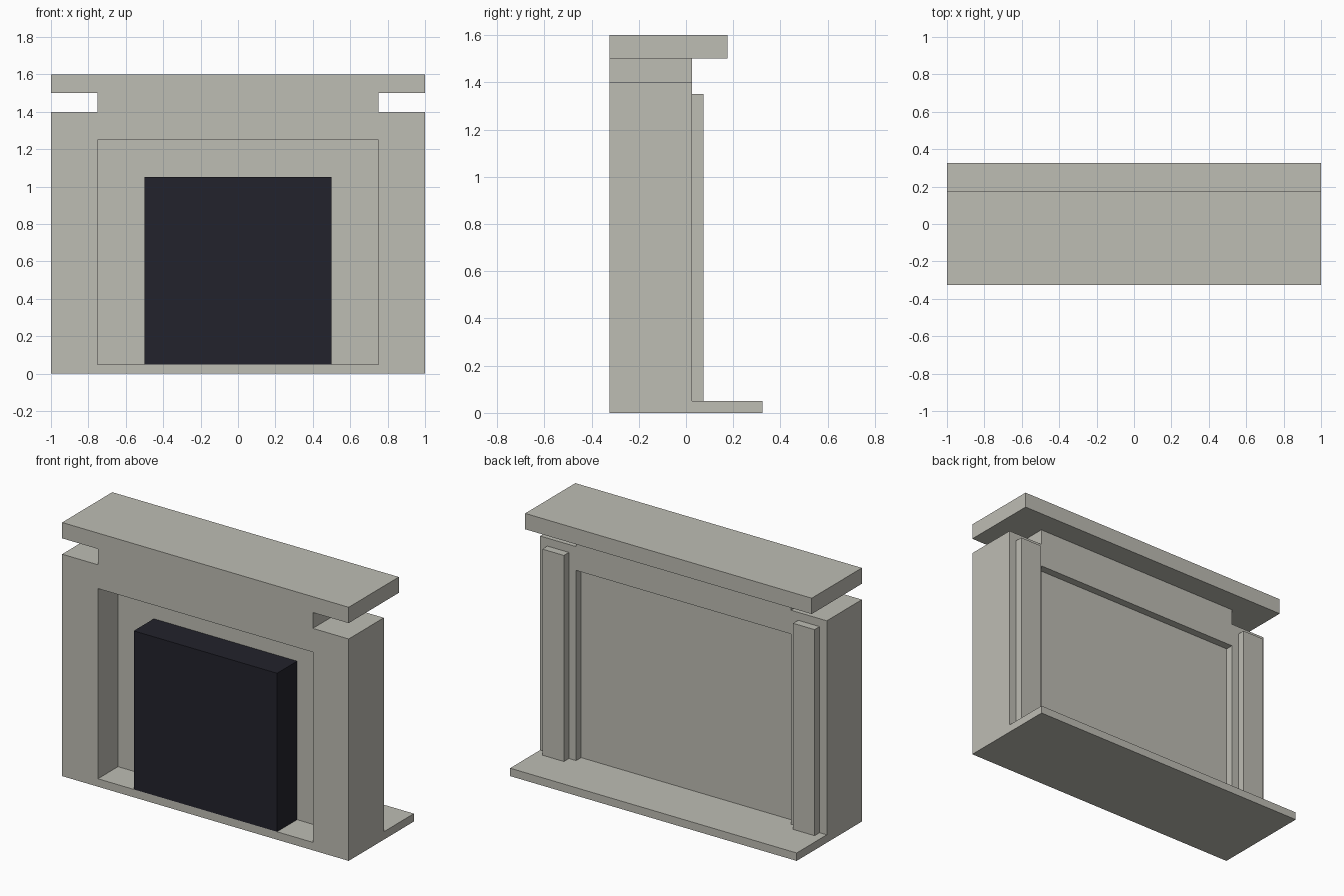
import bpy
import bmesh

cube = bpy.data.objects.get("Cube")
if cube:
    bpy.data.objects.remove(cube, do_unlink=True)


def make_material(name, color):
    mat = bpy.data.materials.new(name)
    mat.use_nodes = True
    mat.diffuse_color = color
    mat.node_tree.nodes["Principled BSDF"].inputs["Base Color"].default_value = color
    return mat


stone = make_material("warm grey stone", (0.515, 0.508, 0.456, 1))
soot = make_material("dark firebox", (0.016, 0.016, 0.025, 1))


def prism(name, outline, y0, y1, mat):
    """Extrude an x-z outline from y0 back to y1."""
    bm = bmesh.new()
    face = bm.faces.new([bm.verts.new((x, y0, z)) for x, z in outline])
    result = bmesh.ops.extrude_face_region(bm, geom=[face], use_keep_orig=True)
    for v in result["geom"]:
        if isinstance(v, bmesh.types.BMVert):
            v.co.y = y1
    bmesh.ops.recalc_face_normals(bm, faces=bm.faces)
    mesh = bpy.data.meshes.new(name)
    bm.to_mesh(mesh)
    bm.free()
    mesh.materials.append(mat)
    obj = bpy.data.objects.new(name, mesh)
    bpy.context.collection.objects.link(obj)
    return obj


def box(name, x0, x1, y0, y1, z0, z1, mat):
    return prism(name, [(x0, z0), (x1, z0), (x1, z1), (x0, z1)], y0, y1, mat)


FRONT, BACK = -0.325, 0.325

# Hearth slab and mantel shelf
box("hearth_slab", -1, 1, FRONT, BACK, 0, 0.05, stone)
box("mantel_shelf", -1, 1, FRONT, 0.175, 1.5, 1.6, stone)

# Surround: two legs and a raised lintel in one mirrored outline
half = [(0.75, 1.25), (0.75, 0.05), (1, 0.05), (1, 1.4), (0.75, 1.4), (0.75, 1.5)]
outline = half + [(-x, z) for x, z in reversed(half)]
prism("surround", outline, FRONT, 0.025, stone)

# Recessed panel closing the opening
box("recessed_panel", -0.75, 0.75, -0.125, -0.025, 0.05, 1.25, stone)

# Dark firebox, flush with the front
box("firebox", -0.5, 0.5, FRONT, -0.125, 0.05, 1.05, soot)

# Pilasters on the back of each leg
for side, s in (("left", 1), ("right", -1)):
    x0, x1 = sorted((s * 0.8, s * 0.95))
    box(side + "_pilaster", x0, x1, 0.025, 0.075, 0.05, 1.35, stone)
